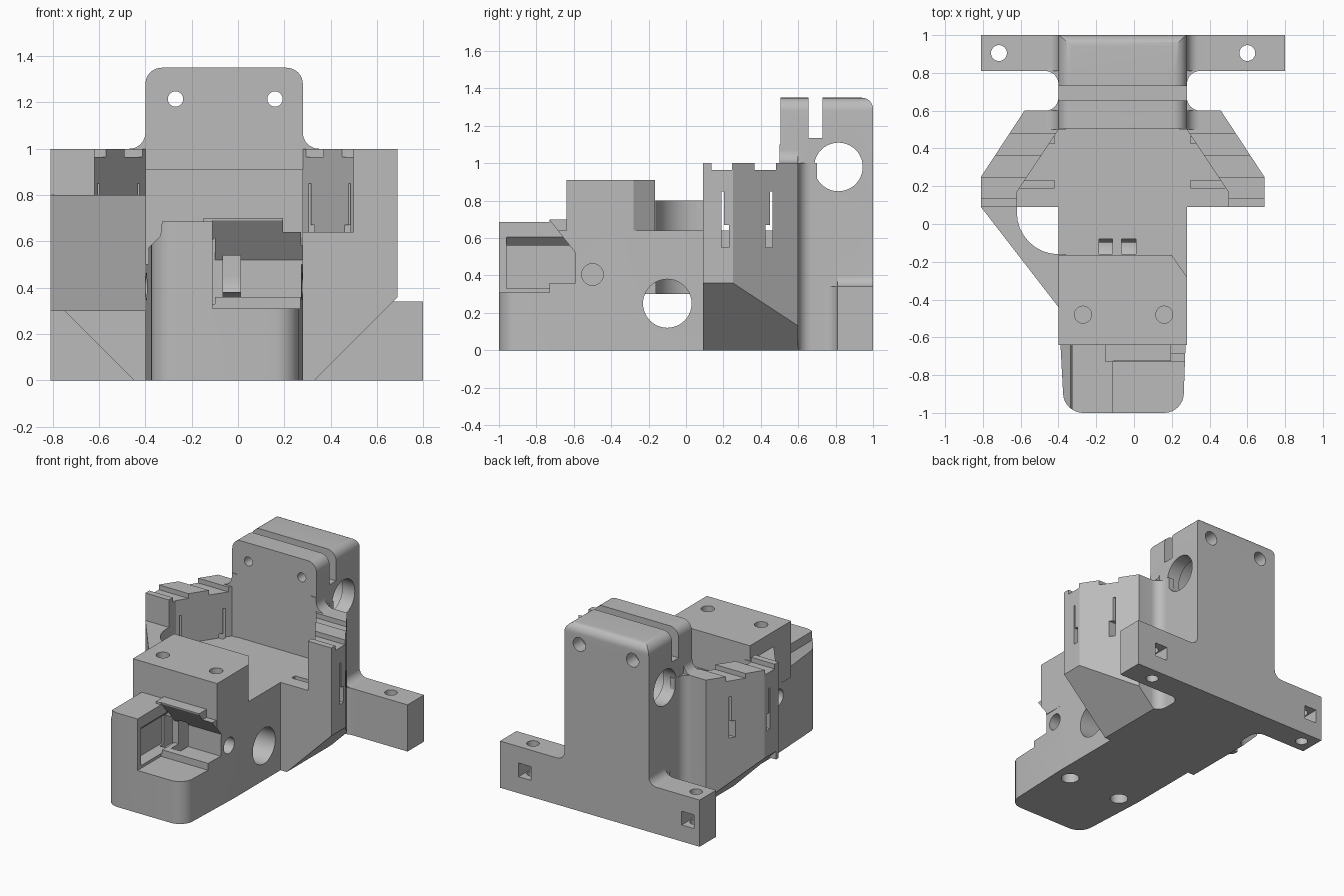
import bpy, bmesh, math
from mathutils import Vector

if "Cube" in bpy.data.objects:
    bpy.data.objects.remove(bpy.data.objects["Cube"])

COLOUR = (0.5, 0.5, 0.5, 1)
grey = bpy.data.materials.new("plain_grey")
grey.use_nodes = True
grey.diffuse_color = COLOUR
grey.node_tree.nodes["Principled BSDF"].inputs["Base Color"].default_value = COLOUR

MID = -0.06      # symmetry plane of the body
HALF = 0.34      # half width of the body


def rounded(points, steps=8):
    """Replace each (a, b, radius) corner with an arc."""
    out = []
    for i, p in enumerate(points):
        c = Vector(p[:2])
        if len(p) == 2:
            out.append(c)
            continue
        before, after = Vector(points[i - 1][:2]), Vector(points[(i + 1) % len(points)][:2])
        a = c + (before - c).normalized() * p[2]
        b = c + (after - c).normalized() * p[2]
        for k in range(steps + 1):
            t = k / steps
            wa, wc, wb = (1 - t) ** 2, math.sqrt(2) * t * (1 - t), t * t
            out.append((a * wa + c * wc + b * wb) / (wa + wc + wb))
    return out


def prism(name, points, axis, lo, hi, side=0):
    """Extrude a profile along an axis; side mirrors it about the middle."""
    place = {"x": lambda p, d: (d, p[0], p[1]),
             "y": lambda p, d: (p[0], d, p[1]),
             "z": lambda p, d: (p[0], p[1], d)}[axis]
    bm = bmesh.new()
    pts = rounded(points)
    rings = []
    for d in (lo, hi):
        cos = [place(p, d) for p in pts]
        if side:
            cos = [(MID + side * x, y, z) for x, y, z in cos]
        rings.append([bm.verts.new(c) for c in cos])
    bm.faces.new(rings[0])
    bm.faces.new(rings[1])
    for i in range(len(pts)):
        j = (i + 1) % len(pts)
        bm.faces.new((rings[0][i], rings[0][j], rings[1][j], rings[1][i]))
    bmesh.ops.recalc_face_normals(bm, faces=bm.faces)
    mesh = bpy.data.meshes.new(name)
    bm.to_mesh(mesh)
    bm.free()
    mesh.materials.append(grey)
    obj = bpy.data.objects.new(name, mesh)
    bpy.context.collection.objects.link(obj)
    return obj


def box(name, x, y, z, side=0):
    return prism(name, [(x[0], y[0]), (x[1], y[0]), (x[1], y[1]), (x[0], y[1])], "z", *z, side)


def rod(axis, a, b, r, lo, hi):
    ring = [(a + r * math.cos(k * math.tau / 40), b + r * math.sin(k * math.tau / 40)) for k in range(40)]
    return prism("cutter", ring, axis, lo, hi)


def combine(target, other, operation="DIFFERENCE"):
    mod = target.modifiers.new("combine", "BOOLEAN")
    mod.operation, mod.solver, mod.object = operation, "EXACT", other
    bpy.context.view_layer.objects.active = target
    bpy.ops.object.modifier_apply(modifier=mod.name)
    bpy.data.objects.remove(other)


# Tower and ears, in one front profile
L, R = MID - HALF, MID + HALF
tower = prism("tower_and_ears", [
    (-0.81, 0), (0.8, 0), (0.8, 0.34), (R, 0.34, 0.06), (R, 1.35, 0.07),
    (L, 1.35, 0.07), (L, 0.34, 0.06), (-0.81, 0.34)], "y", 0.81, 1)
combine(tower, prism("front", [(L, 0), (R, 0), (R, 1.35, 0.07), (L, 1.35, 0.07)],
                     "y", 0.505, 0.81), "UNION")
combine(tower, prism("side", [
    (0.5, -0.1), (1, -0.1), (1, 1.35, 0.06), (0.73, 1.35), (0.73, 1.135),
    (0.655, 1.135), (0.655, 1.35), (0.5, 1.35)], "x", -1, 1), "INTERSECT")
combine(tower, rod("x", 0.815, 0.98, 0.13, -0.6, 0.6))
combine(tower, rod("x", 0.815, 0.98, 0.155, MID - 0.24, MID + 0.24))
for x in (-0.27, 0.16):
    combine(tower, rod("y", x, 1.215, 0.033, 0.4, 1.1))
    combine(tower, rod("y", x, 1.215, 0.05, 0.9, 1.1))
for x in (-0.715, 0.6):
    combine(tower, rod("z", x, 0.905, 0.042, -0.1, 0.5))
    combine(tower, box("cutter", (x - 0.05, x + 0.05), (0.85, 1.1), (0.12, 0.22)))

# Body with nose and clamp block
body = prism("body", [
    (L, -0.44), (-0.37, -1, 0.1), (0.26, -1, 0.1), (R, -0.44), (R, 0.52), (L, 0.52)],
    "z", 0, 0.64)
combine(body, prism("nose_top", [
    (L, -0.44), (-0.37, -1, 0.1), (0.26, -1, 0.1), (R, -0.44)], "z", 0.5, 0.685), "UNION")
combine(body, prism("block", [
    (L, -0.64), (R, -0.64), (R, -0.28), (0.2, -0.165), (L, -0.165)], "z", 0.5, 0.91), "UNION")
combine(body, box("lip", (-0.15, 0.195), (-0.73, -0.6), (0.66, 0.7)), "UNION")

# Open compartment in the nose with a slanted ceiling
combine(body, prism("cutter", [
    (-1.1, 0.31), (-0.73, 0.31), (-0.73, 0.36), (-0.59, 0.36), (-0.59, 0.52),
    (-0.725, 0.69), (-0.735, 0.8), (-1.1, 0.8)], "x", -0.11, 0.5))
combine(body, prism("cutter", [
    (-0.2, 0.33), (-0.1, 0.33), (-0.1, 0.615), (-0.155, 0.56), (-0.2, 0.56)], "y", -0.96, -0.59))
combine(body, box("cutter", (0.195, 0.4), (-0.8, -0.64), (0.64, 0.8)))
combine(body, prism("cutter", [
    (-0.5, 0.46), (-0.335, 0.625), (-0.315, 0.8), (-0.5, 0.8)], "y", -1.1, -0.64))

# Curved strap channels running under the block
for x in ((-0.185, -0.115), (-0.065, 0.01)):
    combine(body, prism("cutter", [
        (-0.7, 0.38), (-0.6, 0.3), (-0.3, 0.3), (-0.08, 0.3, 0.15), (-0.08, 0.8),
        (-0.16, 0.8), (-0.16, 0.54, 0.08), (-0.7, 0.54)], "x", *x))

# Bores in the body
combine(body, rod("x", -0.1, 0.25, 0.13, -0.6, 0.6))
for x in (L, R):
    combine(body, rod("x", -0.5, 0.405, 0.058, x - 0.12, x + 0.12))
for x in (-0.27, 0.16):
    combine(body, rod("z", x, -0.48, 0.045, 0.7, 1))
    combine(body, rod("z", x, -0.48, 0.06, -0.1, 0.2))

for side, word in ((-1, "right"), (1, "left")):
    # Wing base, undercut at 45 degrees
    outer = [(0.75, 0.09), (0.75, 0.25), (0.52, 0.6), (HALF, 0.6, 0.07), (HALF, 0.7), (0.3, 0.7)]
    base = prism(word + "_wing_base", outer + [(0.3, 0.09)], "z", 0, 0.64, side)
    combine(base, prism("cutter", [(0.29, -0.1), (0.9, -0.1), (0.9, 0.51)], "y", 0, 0.8, side))

    # Wing wall with stepped top and latch slots
    wall = prism(word + "_wing_wall", outer + [(0.3, 0.5), (HALF, 0.5), (0.56, 0.17), (0.56, 0.09)],
                 "z", 0.63, 1, side)
    for y in ((0.135, 0.245), (0.365, 0.48)):
        combine(wall, box("cutter", (0.345, 1), y, (0.965, 1.1), side))
    for slot, slit in (((0.19, 0.23), (0.19, 0.203)), ((0.425, 0.462), (0.448, 0.462))):
        combine(wall, box("cutter", (0.36, 1), slot, (0.55, 0.67), side))
        combine(wall, box("cutter", (0.36, 1), slit, (0.66, 0.85), side))
        combine(base, box("cutter", (0.36, 1), slot, (0.55, 0.7), side))

    # Fillets joining wing and ear to the tower
    prism(word + "_wing_top_fillet", [
        (0.3, 0.95), (0.44, 0.95), (0.44, 1), (HALF, 1, 0.07), (HALF, 1.1), (0.3, 1.1)],
        "y", 0.5, 0.6, side)
    prism(word + "_ear_fillet", [
        (0.3, 0.7), (HALF, 0.7), (HALF, 0.81, 0.07), (0.45, 0.81), (0.45, 0.84), (0.3, 0.84)],
        "z", 0, 0.34, side)

    # Brace arm with rounded inner edge, flaring into the wing
    arm = prism(word + "_brace_arm", [
        (0.3, -0.44), (HALF, -0.44), (0.75, 0.09), (0.75, 0.12), (0.56, 0.12), (0.56, 0.06),
        (0.56, -0.16, 0.22), (0.3, -0.16)], "z", 0.3, 0.8, side)
    combine(arm, prism("flare", [
        (-0.5, 0.44), (0.09, 0.44, 0.07), (0.09, 0.36), (0.2, 0.36),
        (0.2, 0.72), (0.09, 0.72), (0.09, 0.64, 0.07), (-0.5, 0.64)],
        "x", 0.2, 0.9, side), "INTERSECT")

# Smooth shading on curved surfaces only
bpy.ops.object.select_all(action="DESELECT")
for obj in bpy.context.scene.objects:
    if obj.type == "MESH":
        obj.select_set(True)
        bpy.context.view_layer.objects.active = obj
bpy.ops.object.shade_smooth_by_angle(angle=math.radians(30))
